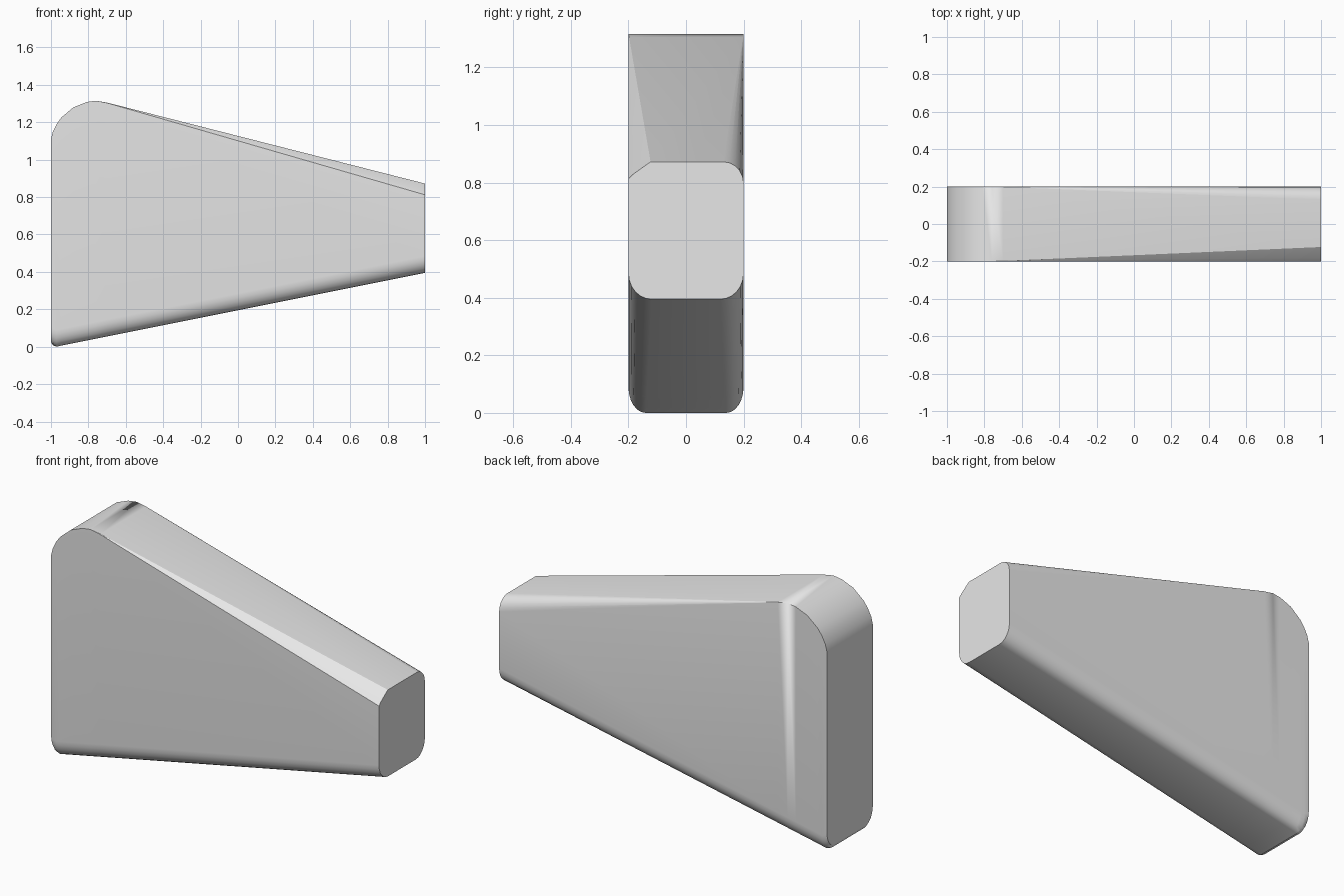
import bpy
import bmesh
import math

cube = bpy.data.objects.get("Cube")
if cube:
    bpy.data.objects.remove(cube, do_unlink=True)

HALF = 0.2  # half thickness

# Stations along the length: x, bottom z, top z, top rounding (0 to 1)
stations = [
    (-1.0, 0.025, 1.11, 0),
    (-0.99, 0.008, 1.15, 0),
    (-0.97, 0.0, 1.19, 0),
    (-0.945, 0.006, 1.225, 0),
    (-0.88, 0.019, 1.28, 0),
    (-0.81, 0.033, 1.308, 0),
    (-0.76, 0.043, 1.315, 0),
    (-0.70, 0.055, 1.305, 0.03),
    (1.0, 0.395, 0.872, 1),
]


def corner(y, z, ry, rz, start, steps):
    """Quarter ellipse inside the corner at (y, z), counter-clockwise."""
    sy, sz = math.copysign(1, y), 1 if start < math.pi else -1
    cy, cz = y - sy * ry, z - sz * rz
    angles = [start + math.pi / 2 * i / steps for i in range(steps + 1)]
    return [(cy + ry * math.cos(a), cz + rz * math.sin(a)) for a in angles]


def section(x, low, high, t):
    """Cross-section with rounded lower corners and tapering upper ones."""
    k = (x + 1) / 2
    ry, rz = 0.06 + 0.02 * k, 0.09
    pts = corner(-HALF, low, ry, rz, math.pi, 6)
    pts += corner(HALF, low, ry, rz, 1.5 * math.pi, 6)
    pts += corner(HALF, high, 0.07 * t, 0.075 * t, 0, 5)
    # Flatter bevel on the front upper edge
    pts += [(-HALF + dy * t, high - dz * t)
            for dy, dz in ((0.077, 0), (0.018, 0.042), (0, 0.06))]
    return [(x, y, z) for y, z in pts]


# Tapered body lofted through the sections
bm = bmesh.new()
rings = [[bm.verts.new(p) for p in section(*s)] for s in stations]
for a, b in zip(rings, rings[1:]):
    n = len(a)
    for i in range(n):
        j = (i + 1) % n
        bm.faces.new((a[i], a[j], b[j], b[i]))
bm.faces.new(rings[0])
bm.faces.new(rings[-1])
bmesh.ops.remove_doubles(bm, verts=bm.verts[:], dist=0.0005)
bmesh.ops.recalc_face_normals(bm, faces=bm.faces[:])
mesh = bpy.data.meshes.new("tapered_block")
bm.to_mesh(mesh)
bm.free()

block = bpy.data.objects.new("tapered_block", mesh)
bpy.context.collection.objects.link(block)

# Plain grey
grey = bpy.data.materials.new("light_grey")
grey.use_nodes = True
colour = (0.8, 0.8, 0.8, 1)
grey.diffuse_color = colour
bsdf = next(n for n in grey.node_tree.nodes if n.type == "BSDF_PRINCIPLED")
bsdf.inputs["Base Color"].default_value = colour
mesh.materials.append(grey)

# Smooth the rounded edges, keep the end faces crisp
bpy.ops.object.select_all(action="DESELECT")
block.select_set(True)
bpy.context.view_layer.objects.active = block
bpy.ops.object.shade_smooth_by_angle(angle=math.radians(30))
